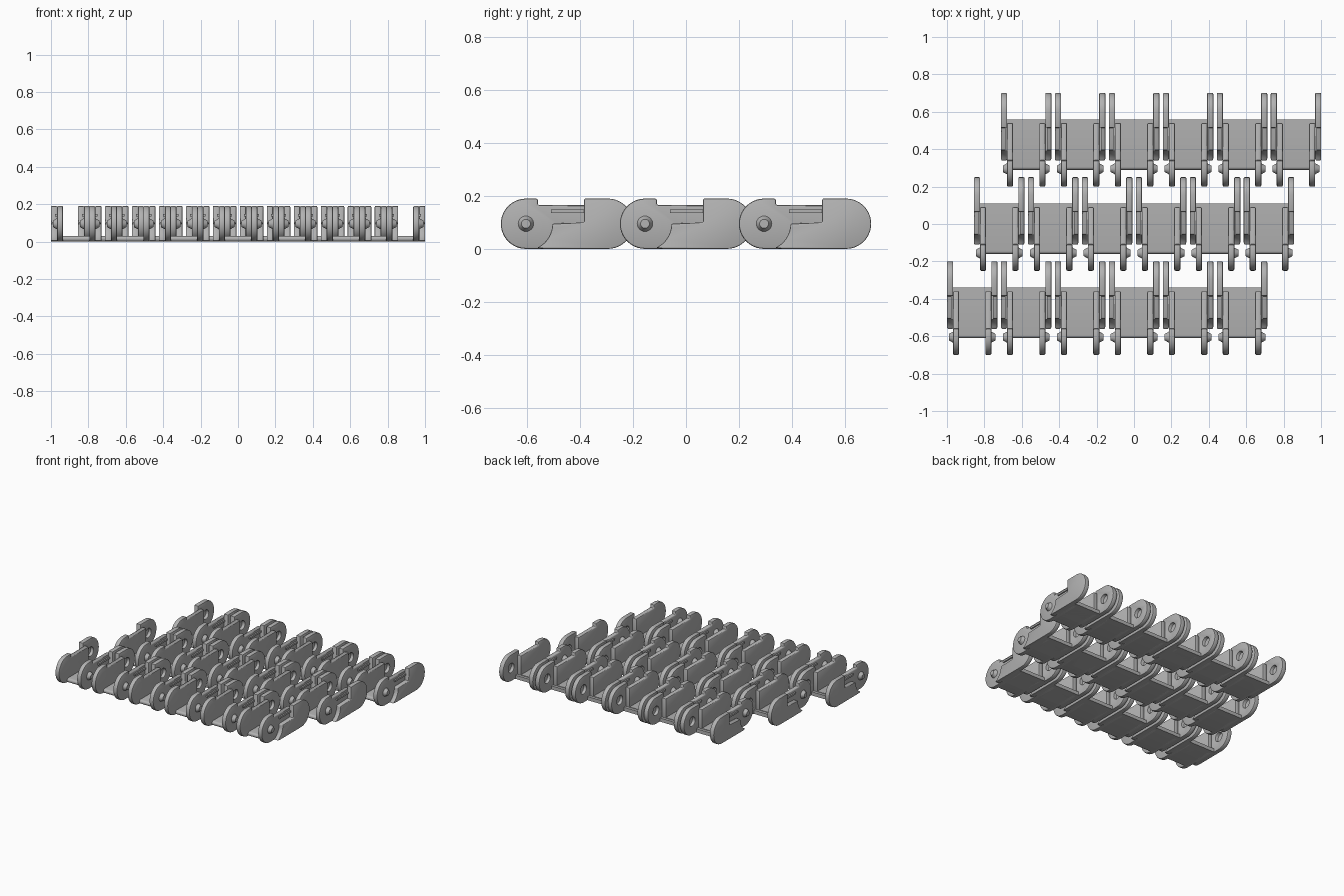
import bpy, bmesh, math
from mathutils import Matrix

cube = bpy.data.objects.get("Cube")
if cube:
    bpy.data.objects.remove(cube, do_unlink=True)

steel = bpy.data.materials.new("plain_grey")
steel.use_nodes = True
GREY = (0.45, 0.45, 0.45, 1)
steel.diffuse_color = GREY
steel.node_tree.nodes["Principled BSDF"].inputs["Base Color"].default_value = GREY

R = 0.095          # end radius, also pin height
FRONT, REAR = 0.095, 0.405   # pin and socket centres along the link
scene = bpy.context.scene.collection


def arc(cy, cz, r, a0, a1, n):
    steps = [math.radians(a0 + (a1 - a0) * i / n) for i in range(n + 1)]
    return [(cy + r * math.cos(a), cz + r * math.sin(a)) for a in steps]


def new_object(name, bm):
    bmesh.ops.recalc_face_normals(bm, faces=bm.faces)
    mesh = bpy.data.meshes.new(name)
    bm.to_mesh(mesh)
    bm.free()
    mesh.materials.append(steel)
    ob = bpy.data.objects.new(name, mesh)
    scene.objects.link(ob)
    return ob


def prism(name, outline, x0, x1):
    """Side outline (y, z) extruded across x."""
    bm = bmesh.new()
    face = bm.faces.new([bm.verts.new((x0, y, z)) for y, z in outline])
    ext = bmesh.ops.extrude_face_region(bm, geom=[face])["geom"]
    verts = [v for v in ext if isinstance(v, bmesh.types.BMVert)]
    bmesh.ops.translate(bm, vec=(x1 - x0, 0, 0), verts=verts)
    return new_object(name, bm)


def cone_x(name, y, r0, r1, x0, x1):
    bm = bmesh.new()
    m = Matrix.Translation(((x0 + x1) / 2, y, R)) @ Matrix.Rotation(math.pi / 2, 4, 'Y')
    bmesh.ops.create_cone(bm, cap_ends=True, segments=24, radius1=r0,
                          radius2=r1, depth=x1 - x0, matrix=m)
    return new_object(name, bm)


def box(y0, y1, z0, z1):
    return [(y0, z0), (y1, z0), (y1, z1), (y0, z1)]


def finish(ob, bevel=0.0, mirror=True, cutter=None):
    """Bake modifiers, then shade smooth with sharp edges kept."""
    if cutter:
        cut = ob.modifiers.new("socket", 'BOOLEAN')
        cut.operation, cut.object, cut.solver = 'DIFFERENCE', cutter, 'EXACT'
    if bevel:
        b = ob.modifiers.new("bevel", 'BEVEL')
        b.width, b.segments, b.limit_method = bevel, 2, 'ANGLE'
        b.angle_limit = math.radians(40)
    if mirror:
        ob.modifiers.new("mirror", 'MIRROR').use_mirror_merge = False
    dg = bpy.context.evaluated_depsgraph_get()
    dg.update()
    baked = bpy.data.meshes.new_from_object(ob.evaluated_get(dg))
    ob.modifiers.clear()
    ob.data = baked
    for o in bpy.context.selected_objects:
        o.select_set(False)
    ob.select_set(True)
    bpy.context.view_layer.objects.active = ob
    bpy.ops.object.shade_smooth_by_angle(angle=math.radians(35))
    return ob


# Front arms: set inwards, rounded nose, top stepped down behind the pin
inner = arc(FRONT, R, R, 90, 270, 20) + [
    (0.34, 0), (0.34, 0.165), (0.14, 0.165), (0.14, 0.19)]
front_arms = finish(prism("front_arms", inner, 0.07, 0.103), 0.007)

# Rear arms: set outwards, scooped front, low shoulder, round end with socket
outer = arc(FRONT, R, 0.1, 0, -65, 8) + [(0.165, 0)] + arc(REAR, R, R, -90, 90, 20) + [
    (0.315, 0.19), (0.315, 0.1)]
socket = cone_x("socket_cutter", REAR, 0.032, 0.032, 0.09, 0.125)
rear_arms = finish(prism("rear_arms", outer, 0.102, 0.135), 0.007, cutter=socket)
bpy.data.objects.remove(socket, do_unlink=True)

# Pins on the outside of the front arms
pins = finish(cone_x("pins", FRONT, 0.031, 0.017, 0.1, 0.125))

# Small ribs above the low shoulders
ribs = finish(prism("ribs", box(0.19, 0.317, 0.135, 0.148), 0.1, 0.113))

# Floor: main pad with a rounded front lip, and a wider, thinner rear strip
pad = arc(FRONT + 0.01, 0.015, 0.015, 90, 270, 8) + [(0.34, 0), (0.34, 0.03)]
floor_pad = finish(prism("floor_pad", pad, -0.08, 0.08), mirror=False)
strip = finish(prism("floor_strip", box(0.18, 0.36, 0, 0.026), -0.115, 0.115), mirror=False)

# Lay the links out in three staggered rows of six
PITCH, ROW = 0.2885, 0.45
for part in (front_arms, rear_arms, pins, ribs, floor_pad, strip):
    for row in range(3):
        for col in range(6):
            ob = part if row == col == 0 else part.copy()
            if ob is not part:
                ob.name = f"{part.name}_{row + 1}_{col + 1}"
                scene.objects.link(ob)
            ob.location = (-0.865 + PITCH * (col + row / 2), -0.7 + ROW * row, 0)
